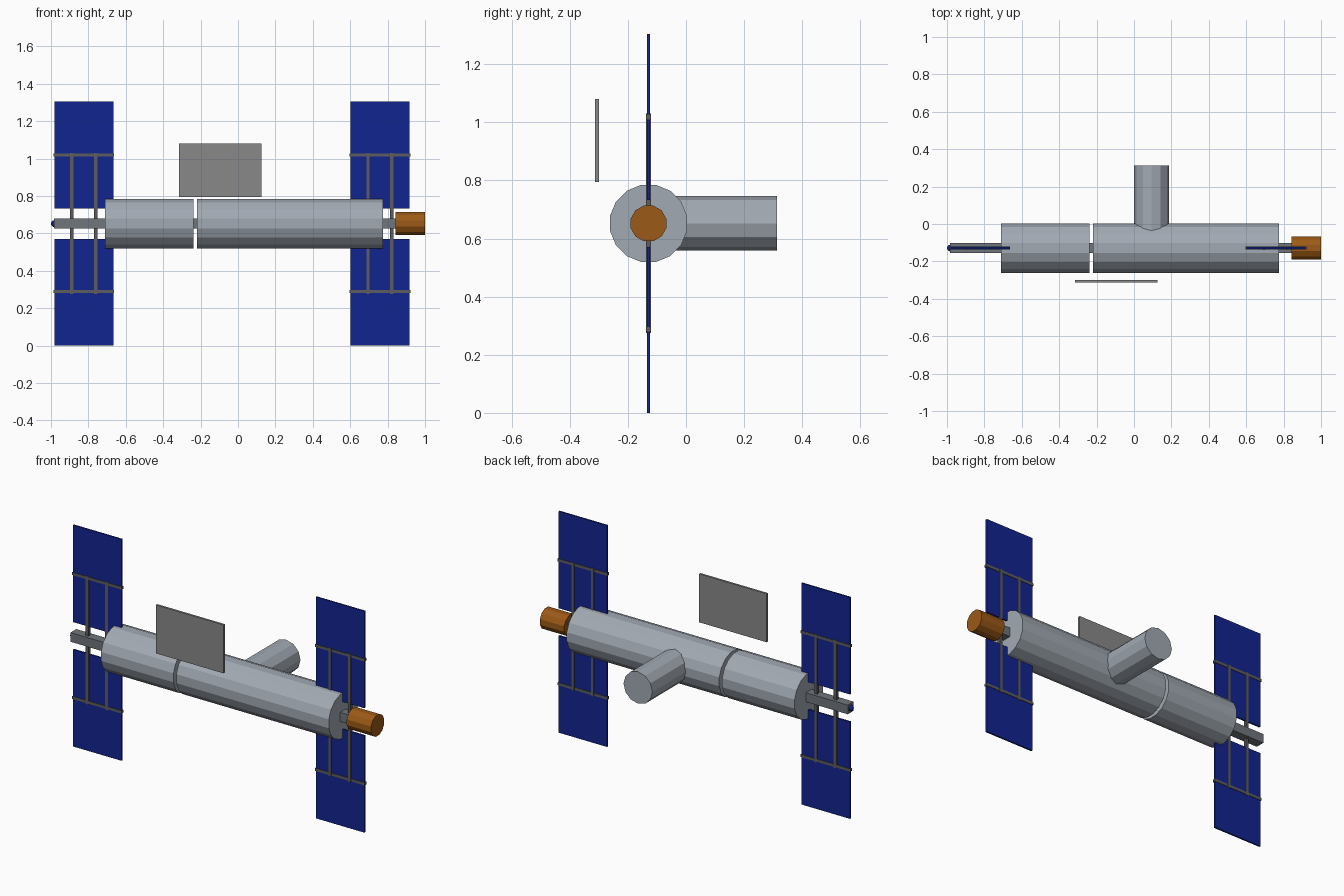
import bpy, math
from mathutils import Matrix

if "Cube" in bpy.data.objects:
    bpy.data.objects.remove(bpy.data.objects["Cube"])

AY, AZ = -0.13, 0.652  # main axis of the station


def material(name, rgb):
    m = bpy.data.materials.new(name)
    m.diffuse_color = (*rgb, 1)
    m.use_nodes = True
    m.node_tree.nodes["Principled BSDF"].inputs["Base Color"].default_value = m.diffuse_color
    return m


HULL = material("hull", (0.36, 0.40, 0.45))
TRUSS = material("truss", (0.16, 0.18, 0.20))
ROD = material("rod", (0.11, 0.11, 0.12))
PLATE = material("plate", (0.25, 0.25, 0.25))
BLUE = material("solar_blue", (0.006, 0.018, 0.28))
COPPER = material("copper", (0.33, 0.10, 0.008))


def finish(name, mat):
    ob = bpy.context.object
    ob.name = name
    ob.data.materials.append(mat)
    return ob


def box(name, x, y, z, mat):
    """Box from (min, max) ranges."""
    bpy.ops.mesh.primitive_cube_add(size=1)
    ob = finish(name, mat)
    size = [r[1] - r[0] for r in (x, y, z)]
    ob.data.transform(Matrix.Diagonal((*size, 1)))
    ob.location = [(r[0] + r[1]) / 2 for r in (x, y, z)]
    return ob


def tube(name, sides, radius, start, end, axis, centre, mat, flat=True):
    """Faceted cylinder along x or y; flat puts a flat side on top."""
    bpy.ops.mesh.primitive_cylinder_add(vertices=sides, radius=radius, depth=end - start)
    ob = finish(name, mat)
    if flat:
        ob.data.transform(Matrix.Rotation(math.pi / sides, 4, 'Z'))
    turn = 'Y' if axis == 'x' else 'X'
    ob.data.transform(Matrix.Rotation(math.pi / 2, 4, turn))
    mid = (start + end) / 2
    ob.location = (mid, *centre) if axis == 'x' else (centre[0], mid, centre[1])
    return ob


# Pressurised modules
tube("short_module", 16, 0.135, -0.71, -0.238, 'x', (AY, AZ), HULL)
tube("long_module", 16, 0.135, -0.219, 0.775, 'x', (AY, AZ), HULL)
tube("side_module", 12, 0.094, -0.13, 0.312, 'y', (0.094, AZ), HULL, flat=False)

# Central beam with its end fittings
box("central_beam", (-0.983, 0.85), (AY - 0.027, AY + 0.027), (AZ - 0.027, AZ + 0.027), TRUSS)
tube("docking_port", 12, 0.0635, 0.842, 1.0, 'x', (AY, AZ), COPPER)
bpy.ops.mesh.primitive_uv_sphere_add(segments=12, ring_count=8, radius=0.018,
                                     location=(-0.982, AY, AZ))
finish("end_light", BLUE)

# Radiator plate
box("radiator_plate", (-0.316, 0.125), (-0.314, -0.301), (0.795, 1.08), PLATE)

# Solar arrays: two blue panels carried by a frame of thin rods
R = 0.009
for side, x0 in (("left", -0.982), ("right", 0.601)):
    x1 = x0 + 0.316
    for level, z in (("lower", (0, 0.571)), ("upper", (0.733, 1.304))):
        box(f"{side}_{level}_solar_panel", (x0, x1), (AY - 0.005, AY + 0.005), z, BLUE)
    for n, dx in enumerate((0.094, 0.221)):
        box(f"{side}_upright_rod_{n + 1}", (x0 + dx - R, x0 + dx + R),
            (AY - R, AY + R), (0.275, 1.03), ROD)
    for level, z in (("lower", 0.288), ("upper", 1.018)):
        box(f"{side}_{level}_cross_rod", (x0 - 0.004, x1 + 0.004),
            (AY - 0.008, AY + 0.008), (z - 0.008, z + 0.008), ROD)

# Centre the whole assembly in y
for ob in bpy.context.scene.objects:
    ob.location.y += 0.001
